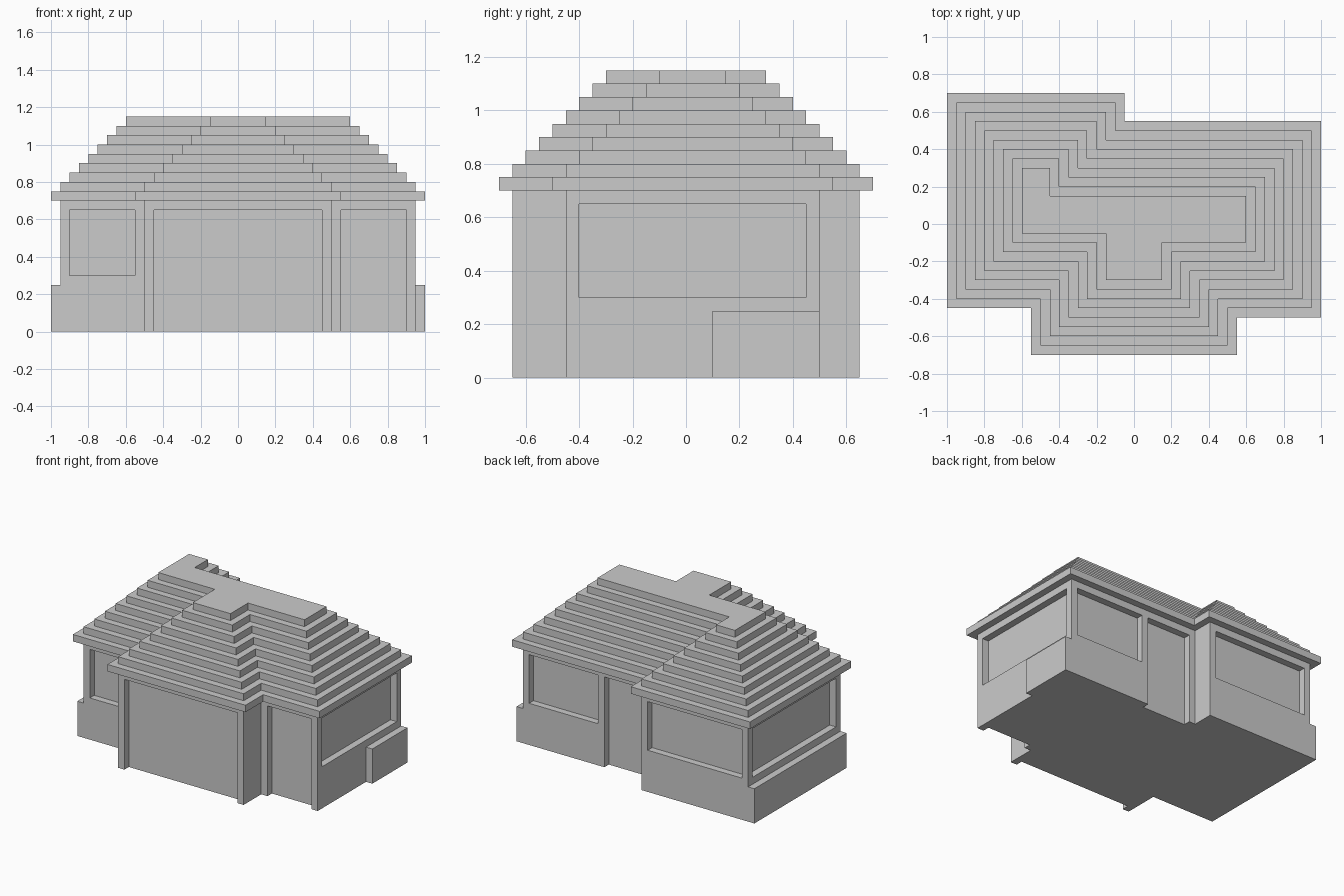
import bpy, bmesh

if "Cube" in bpy.data.objects:
    bpy.data.objects.remove(bpy.data.objects["Cube"])

# Eave outline, clockwise from the back left corner
EAVES = [(-1, .7), (-.05, .7), (-.05, .55), (1, .55), (1, -.5),
         (.55, -.5), (.55, -.7), (-.55, -.7), (-.55, -.45), (-1, -.45)]


def inset(pts, d):
    """Shrink a clockwise right-angled outline by d."""
    out = []
    for i, (x, y) in enumerate(pts):
        for (ax, ay), (bx, by) in ((pts[i - 1], pts[i]), (pts[i], pts[(i + 1) % len(pts)])):
            ex, ey = bx - ax, by - ay
            length = (ex * ex + ey * ey) ** .5
            x, y = x + ey / length * d, y - ex / length * d
        out.append((x, y))
    return out


def rect(x0, x1, y0, y1):
    return [(x0, y1), (x1, y1), (x1, y0), (x0, y0)]


def build(name, prisms):
    """One object from a list of (outline, z0, z1) prisms."""
    bm = bmesh.new()
    for pts, z0, z1 in prisms:
        face = bm.faces.new([bm.verts.new((x, y, z0)) for x, y in pts])
        top = bmesh.ops.extrude_face_region(bm, geom=[face], use_keep_orig=True)["geom"]
        bmesh.ops.translate(bm, vec=(0, 0, z1 - z0),
                            verts=[v for v in top if isinstance(v, bmesh.types.BMVert)])
    bmesh.ops.recalc_face_normals(bm, faces=bm.faces)
    mesh = bpy.data.meshes.new(name)
    bm.to_mesh(mesh)
    bm.free()
    bpy.context.collection.objects.link(bpy.data.objects.new(name, mesh))


T = .05          # wall frame, step and ledge thickness
SILL, HEAD, EAVE = .3, .65, .7

# Stepped hip roof
build("stepped_roof", [(inset(EAVES, T * i), EAVE + T * i, EAVE + T * (i + 1)) for i in range(9)])

# Recessed wall core (doors and window panes) and the beam above the openings
build("wall_core", [(inset(EAVES, 2 * T), 0, HEAD)])
build("head_beam", [(inset(EAVES, T), HEAD, EAVE)])

# Solid wall below the windows
sills = [(-.95, -.5, -.4, -.35), (-.95, -.9, -.35, .6), (-.95, -.15, .6, .65),
         (.3, .95, .45, .5), (.9, .95, -.4, .45)]
build("window_sill_walls", [(rect(*s), 0, SILL) for s in sills])

# Posts between and beside the windows
posts = [(-.95, -.4), (-.55, -.4), (-.95, .6), (.9, .45), (.3, .45), (-.15, .6)]
build("window_posts", [(rect(x, x + T, y, y + T), SILL, HEAD) for x, y in posts[:-1]])

# Full-height door posts and the side walls at the steps in the plan
full = [(.9, .95, -.45, -.4), (.5, .55, -.45, -.4), (-.1, -.05, .45, .5),
        (-.15, -.1, .45, .65), (.45, .5, -.65, -.4), (-.5, -.45, -.65, -.35)]
build("door_posts_and_returns", [(rect(*f), 0, HEAD) for f in full])

# Low planter ledges on both sides
build("left_ledge", [(rect(-1, -.95, -.4, .65), 0, .25)])
build("right_ledge", [(rect(.95, 1, .1, .5), 0, .25)])
